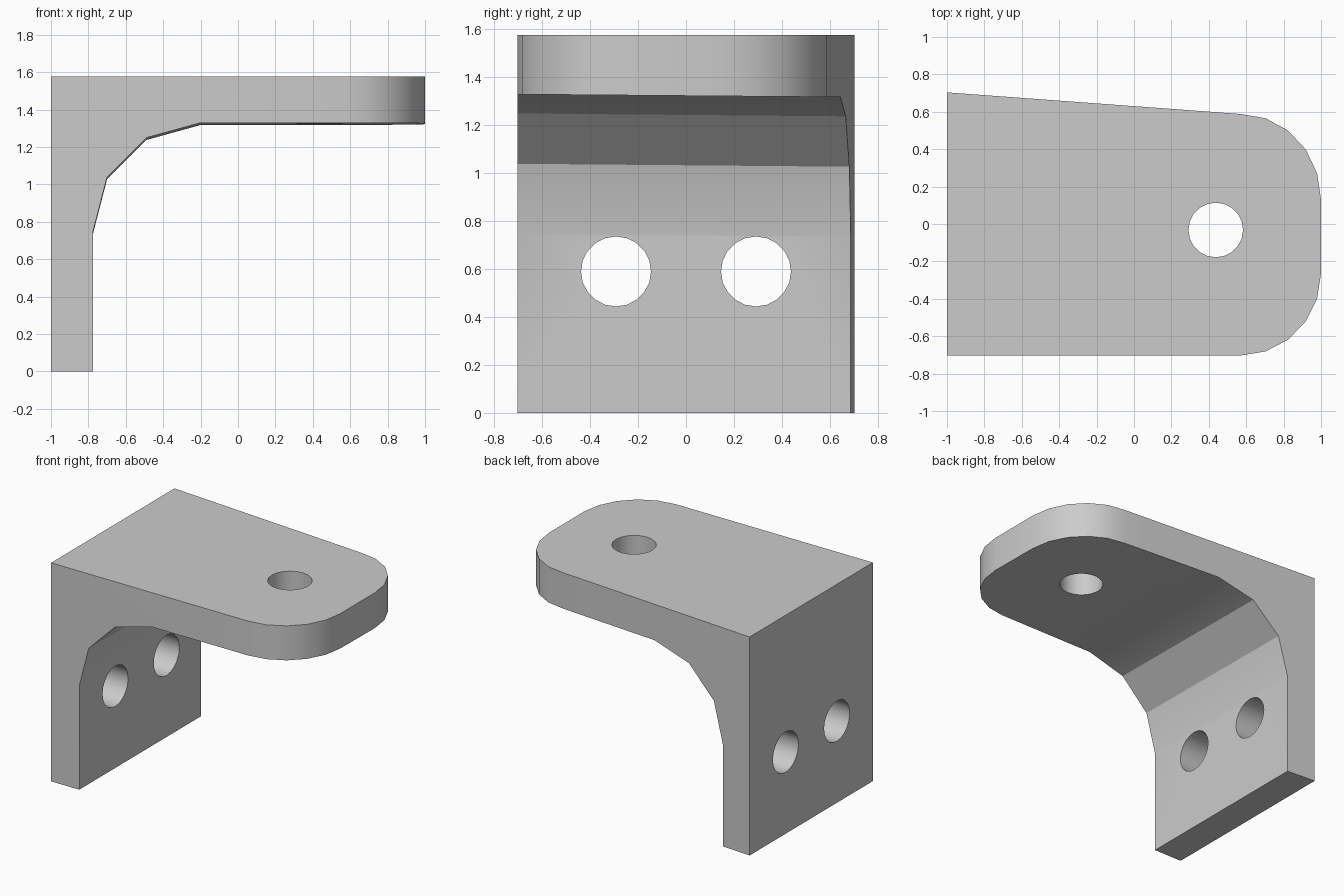
import bpy, bmesh, math
from mathutils import Matrix

cube = bpy.data.objects.get("Cube")
if cube:
    bpy.data.objects.remove(cube, do_unlink=True)

# Single plain grey material
grey = bpy.data.materials.new("plain grey")
grey.use_nodes = True
colour = (0.6, 0.6, 0.6, 1)
grey.diffuse_color = colour
grey.node_tree.nodes["Principled BSDF"].inputs["Base Color"].default_value = colour


def loft(name, start, end):
    """Solid between two matching outlines."""
    bm = bmesh.new()
    a = [bm.verts.new(p) for p in start]
    b = [bm.verts.new(p) for p in end]
    bm.faces.new(a)
    bm.faces.new(b[::-1])
    for i in range(len(a)):
        j = (i + 1) % len(a)
        bm.faces.new((a[i], b[i], b[j], a[j]))
    bmesh.ops.recalc_face_normals(bm, faces=bm.faces)
    return finish(name, bm)


def cylinder(name, location, radius, axis):
    bm = bmesh.new()
    turn = Matrix.Rotation(math.pi / 2, 4, axis) if axis else Matrix()
    bmesh.ops.create_cone(bm, cap_ends=True, segments=20, radius1=radius, radius2=radius,
                          depth=0.8, matrix=Matrix.Translation(location) @ turn)
    return finish(name, bm)


def finish(name, bm):
    mesh = bpy.data.meshes.new(name)
    bm.to_mesh(mesh)
    bm.free()
    mesh.materials.append(grey)
    obj = bpy.data.objects.new(name, mesh)
    bpy.context.collection.objects.link(obj)
    return obj


def boolean(target, tool, operation):
    mod = target.modifiers.new(tool.name, "BOOLEAN")
    mod.object, mod.operation, mod.solver = tool, operation, "EXACT"
    tool.hide_render = True
    bpy.context.view_layer.objects.active = target
    bpy.ops.object.modifier_apply(modifier=mod.name)
    bpy.data.objects.remove(tool, do_unlink=True)


# Angled bracket body: side profile with a faceted inner bend, slightly lower at the back
outer = [(1.1, 1.577), (-1, 1.577), (-1, 0), (-0.775, 0)]
inner = [(-0.775, 0.75), (-0.7, 1.04), (-0.49, 1.25), (-0.2, 1.33), (1.1, 1.33)]


def profile(y, drop):
    return [(x, y, z) for x, z in outer] + [(x, y, z - drop) for x, z in inner]


bracket = loft("bracket", profile(-0.8, 0), profile(0.8, 0.014))

# Plan outline: tapered back edge and two rounded corners
plan = [(-1.1, -0.703), (-1.1, 0.711), (0.41, 0.6)]
for i in range(5, -1, -1):
    t = math.radians(18 * i)
    plan.append((0.57 + 0.43 * math.cos(t), 0.13 + 0.458 * math.sin(t)))
for i in range(6):
    t = math.radians(18 * i)
    plan.append((0.57 + 0.43 * math.cos(t), -0.263 - 0.44 * math.sin(t)))
outline = loft("plan_outline", [(x, y, -0.2) for x, y in plan], [(x, y, 1.8) for x, y in plan])
boolean(bracket, outline, "INTERSECT")

# Bolt holes: one through the shelf, two through the wall plate
boolean(bracket, cylinder("shelf_hole", (0.437, -0.032, 1.45), 0.146, None), "DIFFERENCE")
for side in (-1, 1):
    boolean(bracket, cylinder("wall_hole", (-0.9, 0.292 * side, 0.59), 0.146, "Y"), "DIFFERENCE")

# Smooth the rounded corners and holes, keep the bend and edges sharp
bpy.ops.object.select_all(action="DESELECT")
bracket.select_set(True)
bpy.context.view_layer.objects.active = bracket
bpy.ops.object.shade_smooth_by_angle(angle=math.radians(25))
